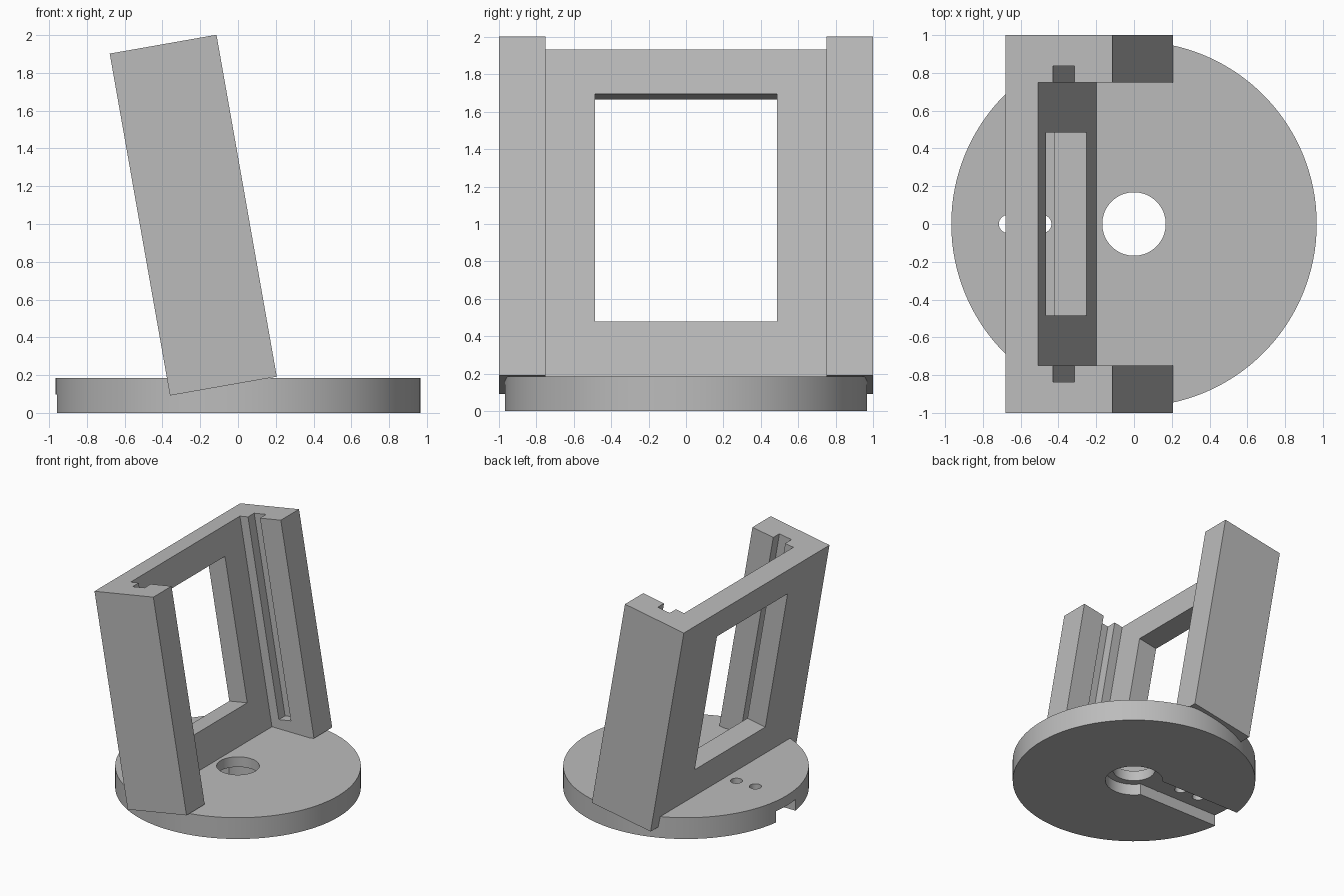
import bpy, math

if "Cube" in bpy.data.objects:
    bpy.data.objects.remove(bpy.data.objects["Cube"], do_unlink=True)

grey = bpy.data.materials.new("plain grey")
grey.use_nodes = True
COLOUR = (0.5, 0.5, 0.5, 1)
grey.diffuse_color = COLOUR
grey.node_tree.nodes["Principled BSDF"].inputs["Base Color"].default_value = COLOUR


def box(name, x, y, z):
    """Box from (low, high) pairs, its origin at the world origin."""
    bpy.ops.mesh.primitive_cube_add(size=1)
    ob = bpy.context.object
    ob.name = name
    for v in ob.data.vertices:
        v.co = [lo if c < 0 else hi for c, (lo, hi) in zip(v.co, (x, y, z))]
    ob.data.materials.append(grey)
    return ob


def cylinder(name, x, radius, z, sides=48):
    low, high = z
    bpy.ops.mesh.primitive_cylinder_add(vertices=sides, radius=radius, depth=high - low,
                                        location=(x, 0, (low + high) / 2))
    ob = bpy.context.object
    ob.name = name
    ob.data.materials.append(grey)
    return ob


def cut(target, cutters):
    """Subtract every cutter, bake the result and drop the cutters."""
    for c in cutters:
        c.hide_render = True
        mod = target.modifiers.new(c.name, 'BOOLEAN')
        mod.operation = 'DIFFERENCE'
        mod.solver = 'EXACT'
        mod.object = c
    bpy.context.view_layer.update()
    deps = bpy.context.evaluated_depsgraph_get()
    target.data = bpy.data.meshes.new_from_object(target.evaluated_get(deps))
    target.modifiers.clear()
    for c in cutters:
        bpy.data.objects.remove(c, do_unlink=True)


# Round base: centre bore, wider recess below, cable slot to the edge, two screw holes
base = cylinder("round_base", 0, 0.967, (0, 0.185), 128)
cut(base, [
    cylinder("centre_bore", 0, 0.168, (-1, 1), 64),
    cylinder("lower_recess", 0, 0.228, (-1, 0.097), 64),
    box("cable_slot", (-2, 0), (-0.135, 0.135), (-1, 0.097)),
    cylinder("inner_screw_hole", -0.485, 0.048, (-1, 1), 32),
    cylinder("outer_screw_hole", -0.667, 0.048, (-1, 1), 32),
])
bpy.ops.object.select_all(action='DESELECT')
base.select_set(True)
bpy.context.view_layer.objects.active = base
bpy.ops.object.shade_smooth_by_angle(angle=math.radians(30))

# Leaning frame: back panel with window, two side walls with closed-end grooves
frame = box("leaning_frame", (0, 0.574), (-1, 1), (0, 1.838))
cut(frame, [
    box("front_channel", (0.175, 2), (-0.75, 0.75), (-1, 3)),
    box("slide_groove", (0.254, 0.371), (-0.835, 0.835), (0.13, 3)),
    box("window", (-1, 1), (-0.485, 0.485), (0.363, 1.597)),
])
frame.location = (-0.36, 0, 0.092)
frame.rotation_euler.y = math.radians(-10)
